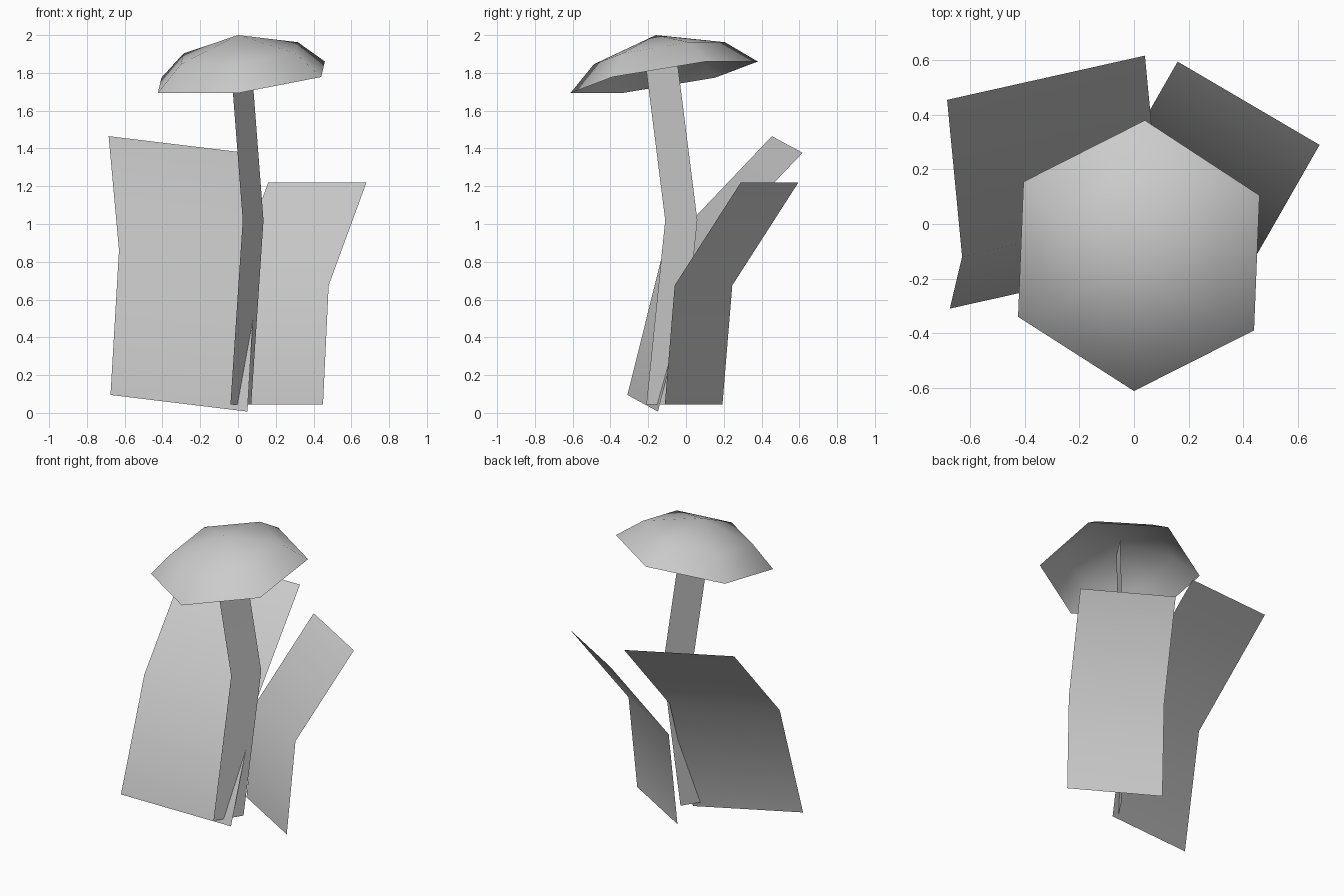
import bpy
import bmesh
from math import radians
from mathutils import Vector

cube = bpy.data.objects.get("Cube")
if cube:
    bpy.data.objects.remove(cube, do_unlink=True)

# One plain grey covers the whole plant
GREY = (0.6, 0.6, 0.6, 1)
grey = bpy.data.materials.new("plain grey")
grey.use_nodes = True
grey.diffuse_color = GREY
grey.node_tree.nodes["Principled BSDF"].inputs["Base Color"].default_value = GREY


def finish(name, bm):
    mesh = bpy.data.meshes.new(name)
    bm.to_mesh(mesh)
    bm.free()
    mesh.materials.append(grey)
    for poly in mesh.polygons:
        poly.use_smooth = True
    obj = bpy.data.objects.new(name, mesh)
    bpy.context.collection.objects.link(obj)
    return obj


def ribbon(name, path, across):
    """Flat strip: one edge follows path, the other is offset by across."""
    bm = bmesh.new()
    rows = [(bm.verts.new(p), bm.verts.new(Vector(p) + Vector(across))) for p in path]
    for (a, b), (c, d) in zip(rows, rows[1:]):
        bm.faces.new((a, b, d, c))
    return finish(name, bm)


# Stem: a narrow bent strip
ribbon("stem", [(-0.04, -0.21, 0.045), (0.025, -0.11, 1.02), (-0.047, -0.228, 1.955)],
       (0.11, 0.17, 0))

# Leaves: two wide strips bending backwards
ribbon("large_leaf", [(-0.675, -0.31, 0.095), (-0.63, -0.12, 0.86), (-0.685, 0.455, 1.465)],
       (0.725, 0.162, -0.088))
ribbon("small_leaf", [(-0.07, 0.193, 0.045), (-0.04, 0.245, 0.675), (0.16, 0.595, 1.22)],
       (0.52, -0.305, 0))

# Cap: tilted six-sided dome, open underneath
rim = [Vector(p) for p in ((0.04, 0.38, 1.86), (-0.405, 0.155, 1.775), (-0.425, -0.34, 1.693),
                           (0, -0.612, 1.693), (0.44, -0.39, 1.778), (0.46, 0.105, 1.86))]
centre = sum(rim, Vector()) / len(rim)
apex = Vector((0, -0.16, 2))
shoulder = centre.lerp(apex, 0.57)

bm = bmesh.new()
outer = [bm.verts.new(p) for p in rim]
inner = [bm.verts.new(shoulder + (p - centre) * 0.7) for p in rim]
top = bm.verts.new(apex)
for i in range(len(rim)):
    j = (i + 1) % len(rim)
    bm.faces.new((outer[i], outer[j], inner[j], inner[i]))
    bm.faces.new((inner[i], inner[j], top))
finish("cap", bm)
